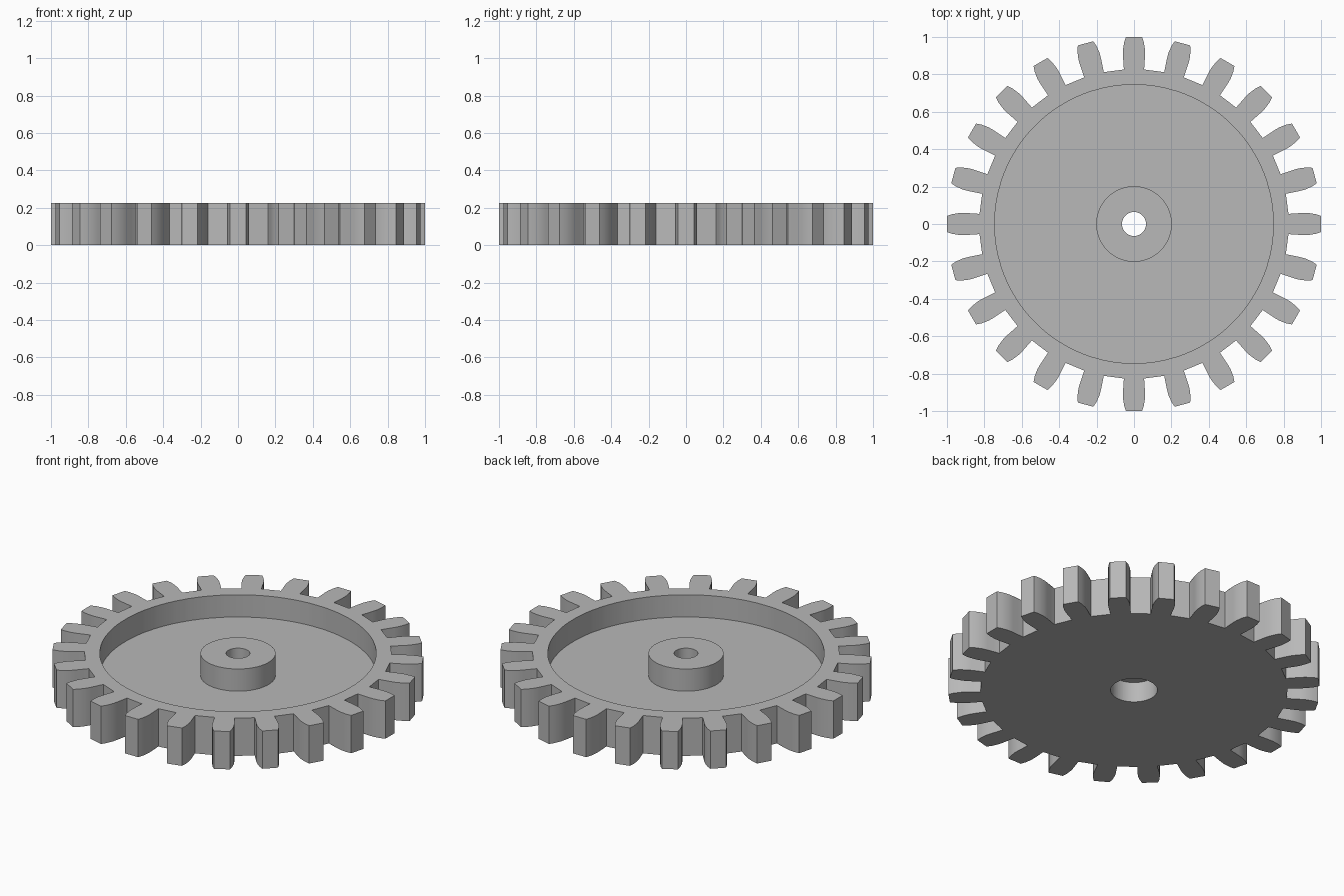
import bpy, bmesh, math

old = bpy.data.objects.get("Cube")
if old:
    bpy.data.objects.remove(old, do_unlink=True)

TEETH = 24
HEIGHT, FLOOR, BORE_STEP = 0.225, 0.093, 0.12

# Plain grey
grey = bpy.data.materials.new("grey")
colour = (0.48, 0.48, 0.48, 1)
grey.diffuse_color = colour
grey.use_nodes = True
grey.node_tree.nodes["Principled BSDF"].inputs["Base Color"].default_value = colour

# One tooth flank, root to tip: (half width, distance from centre)
flank = [(0.054, 0.826), (0.054, 0.86), (0.059, 0.90),
         (0.059, 0.93), (0.053, 0.97), (0.043, 1.0)]
tooth = [(-w, r) for w, r in flank] + [(w, r) for w, r in reversed(flank)]


def turn(point, angle):
    x, y = point
    c, s = math.cos(angle), math.sin(angle)
    return (x * c + y * s, y * c - x * s)


# Toothed outline, with straight root gaps split in three
outline = []
for i in range(TEETH):
    step = 2 * math.pi / TEETH
    pts = [turn(p, i * step) for p in tooth]
    a, b = pts[-1], turn(tooth[0], (i + 1) * step)
    outline += pts
    outline += [(a[0] + (b[0] - a[0]) * t, a[1] + (b[1] - a[1]) * t)
                for t in (1 / 3, 2 / 3)]


def circle(radius):
    """Circle whose points line up with the toothed outline."""
    return [(x * radius / math.hypot(x, y), y * radius / math.hypot(x, y))
            for x, y in outline]


# Closed chain of sections: teeth, rim, recessed web, hub, stepped bore
rim, hub, bore, counterbore = (circle(r) for r in (0.745, 0.202, 0.064, 0.126))
sections = [(outline, 0), (outline, HEIGHT), (rim, HEIGHT), (rim, FLOOR),
            (hub, FLOOR), (hub, HEIGHT), (bore, HEIGHT), (bore, BORE_STEP),
            (counterbore, BORE_STEP), (counterbore, 0)]

bm = bmesh.new()
rings = [[bm.verts.new((x, y, z)) for x, y in shape] for shape, z in sections]
count = len(outline)
for k, low in enumerate(rings):
    high = rings[(k + 1) % len(rings)]
    for i in range(count):
        j = (i + 1) % count
        bm.faces.new((low[i], low[j], high[j], high[i]))
bmesh.ops.recalc_face_normals(bm, faces=bm.faces)

mesh = bpy.data.meshes.new("gear_wheel")
bm.to_mesh(mesh)
bm.free()
mesh.materials.append(grey)
gear = bpy.data.objects.new("gear_wheel", mesh)
bpy.context.collection.objects.link(gear)

# Smooth curved walls, keep rims and tooth edges crisp
bpy.ops.object.select_all(action="DESELECT")
gear.select_set(True)
bpy.context.view_layer.objects.active = gear
bpy.ops.object.shade_smooth_by_angle(angle=math.radians(25))
